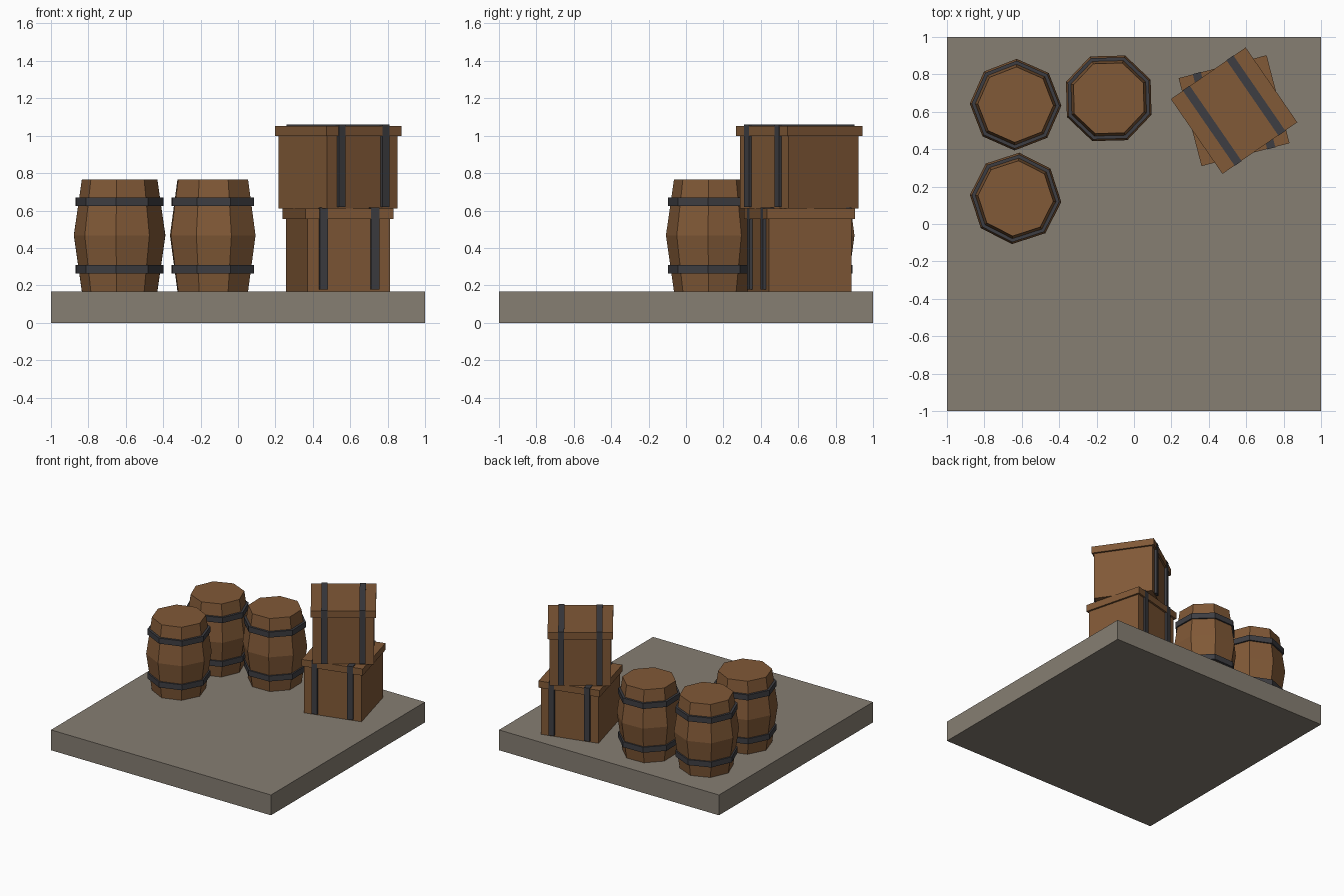
import bpy, bmesh
from math import radians, cos, sin, pi

if "Cube" in bpy.data.objects:
    bpy.data.objects.remove(bpy.data.objects["Cube"])


def material(name, rgb):
    m = bpy.data.materials.new(name)
    m.diffuse_color = (*rgb, 1)
    m.use_nodes = True
    m.node_tree.nodes["Principled BSDF"].inputs["Base Color"].default_value = m.diffuse_color
    return m


WOOD = material("wood", (0.22, 0.10, 0.038))
IRON = material("iron", (0.048, 0.048, 0.055))
STONE = material("stone", (0.24, 0.21, 0.17))


def finish(name, bm, mat, loc, angle):
    bmesh.ops.recalc_face_normals(bm, faces=bm.faces)
    me = bpy.data.meshes.new(name)
    bm.to_mesh(me)
    bm.free()
    me.materials.append(mat)
    ob = bpy.data.objects.new(name, me)
    ob.location = loc
    ob.rotation_euler.z = radians(angle)
    bpy.context.collection.objects.link(ob)
    return ob


def box(name, size, z0, mat, loc=(0, 0, 0), angle=0, dx=0):
    bm = bmesh.new()
    bmesh.ops.create_cube(bm, size=1)
    for v in bm.verts:
        v.co = (v.co.x * size[0] + dx, v.co.y * size[1], (v.co.z + 0.5) * size[2] + z0)
    return finish(name, bm, mat, loc, angle)


def lathe(name, profile, mat, loc, angle, closed=False, sides=8):
    # Spin a (radius, z) profile; open profiles get end caps
    bm = bmesh.new()
    rings = [[bm.verts.new((r * cos(2 * pi * i / sides), r * sin(2 * pi * i / sides), z))
              for i in range(sides)] for r, z in profile]
    pairs = list(zip(rings, rings[1:]))
    if closed:
        pairs.append((rings[-1], rings[0]))
    else:
        bm.faces.new(rings[0])
        bm.faces.new(rings[-1])
    for a, b in pairs:
        for i in range(sides):
            j = (i + 1) % sides
            bm.faces.new((a[i], a[j], b[j], b[i]))
    return finish(name, bm, mat, loc, angle)


# Stone floor slab
FLOOR = 0.167
box("floor_slab", (2, 2, FLOOR), 0, STONE)

# Three barrels, each with two iron hoops
barrels = [("back_left", -0.633, 0.638, -1.3),
           ("front_left", -0.633, 0.137, -4.5),
           ("back_middle", -0.135, 0.672, 24)]
for tag, x, y, angle in barrels:
    loc = (x, y, FLOOR)
    lathe(f"barrel_{tag}", [(0.202, 0), (0.245, 0.3), (0.202, 0.6)], WOOD, loc, angle)
    for part, z in (("lower", 0.12), ("upper", 0.48)):
        hoop = [(0.2, z - 0.0225), (0.235, z - 0.0225), (0.235, z + 0.0225), (0.2, z + 0.0225)]
        lathe(f"hoop_{part}_{tag}", hoop, IRON, loc, angle, closed=True)

# Two stacked crates, each with a lid and two iron straps
for tag, z, angle in (("lower", FLOOR, -14.6 + 29.2), ("upper", 0.61, 34.6)):
    loc = (0.535, 0.606, z)
    box(f"crate_{tag}", (0.456, 0.456, 0.39), 0, WOOD, loc, angle)
    box(f"lid_{tag}", (0.486, 0.486, 0.055), 0.388, WOOD, loc, angle)
    for side, dx in (("left", -0.142), ("right", 0.142)):
        box(f"strap_{side}_{tag}", (0.045, 0.49, 0.439), 0.01, IRON, loc, angle, dx)
